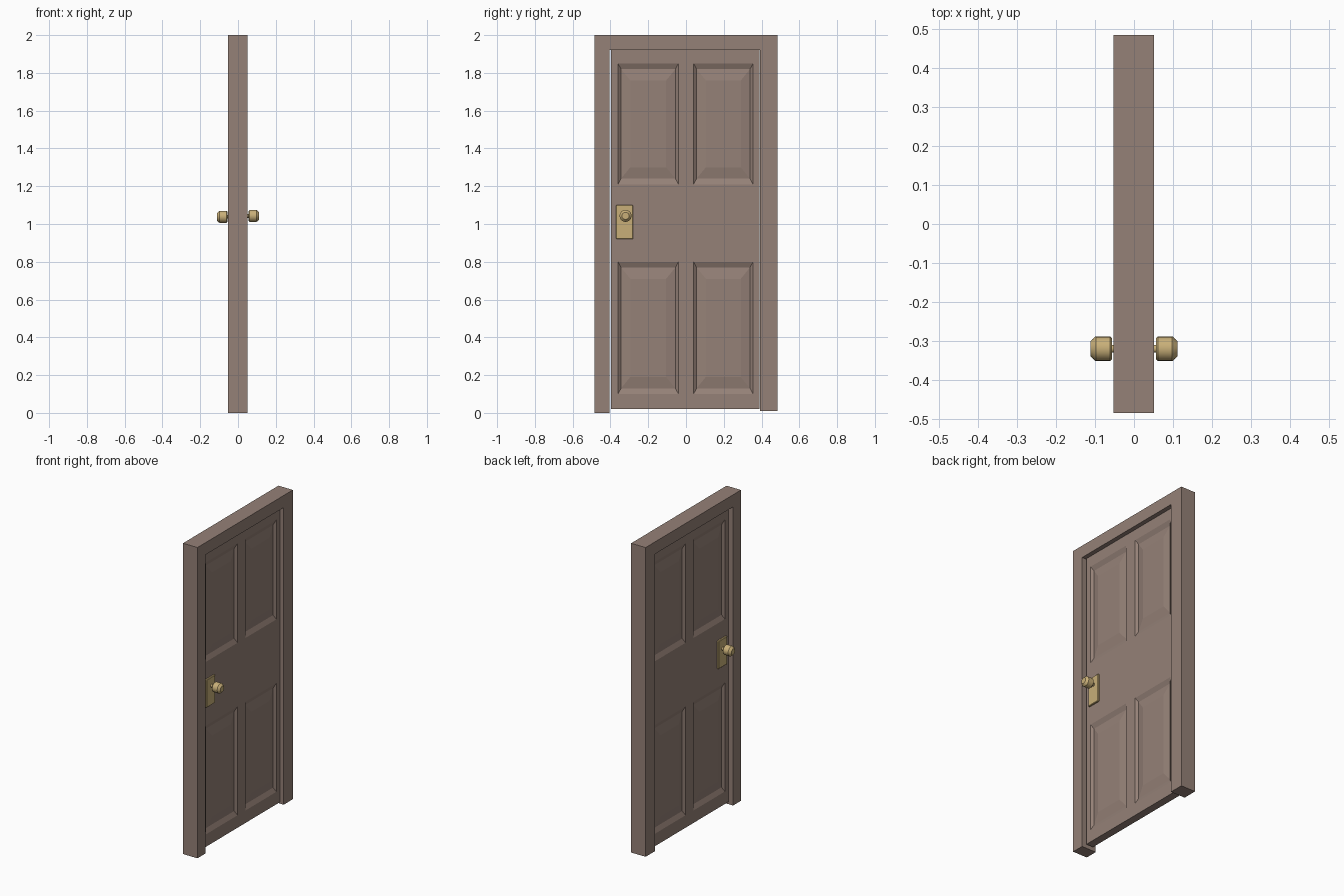
import bpy, bmesh, math
from mathutils import Matrix

if "Cube" in bpy.data.objects:
    bpy.data.objects.remove(bpy.data.objects["Cube"])


def material(name, color):
    m = bpy.data.materials.new(name)
    m.diffuse_color = (*color, 1)
    m.use_nodes = True
    m.node_tree.nodes["Principled BSDF"].inputs["Base Color"].default_value = m.diffuse_color
    return m


wood = material("wood", (0.30, 0.22, 0.185))
brass = material("brass", (0.58, 0.43, 0.19))


def finish(bm, name, mat):
    bmesh.ops.remove_doubles(bm, verts=bm.verts, dist=1e-5)
    bmesh.ops.recalc_face_normals(bm, faces=bm.faces)
    mesh = bpy.data.meshes.new(name)
    bm.to_mesh(mesh)
    bm.free()
    mesh.materials.append(mat)
    ob = bpy.data.objects.new(name, mesh)
    bpy.context.collection.objects.link(ob)
    return ob


# Frame: one U-shaped outline extruded through the wall depth
bm = bmesh.new()
outline = [(-0.485, 0), (-0.405, 0), (-0.405, 1.922), (0.392, 1.922),
           (0.392, 0.01), (0.485, 0.01), (0.485, 2), (-0.485, 2)]
face = bm.faces.new([bm.verts.new((-0.052, y, z)) for y, z in outline])
ext = bmesh.ops.extrude_face_region(bm, geom=[face])
bmesh.ops.translate(bm, vec=(0.103, 0, 0),
                    verts=[v for v in ext["geom"] if isinstance(v, bmesh.types.BMVert)])
finish(bm, "door_frame", wood)

# Door leaf: grid face with four raised-and-fielded panels, mirrored front to back
FACE = 0.025
ys = [-0.397, -0.36, -0.04, 0.04, 0.355, 0.39]
zs = [0.02, 0.10, 0.80, 1.21, 1.85, 1.92]
rings = [(0, 0, 0), (0.016, 0.03, 0.013), (0.065, 0.09, 0.003)]  # inset y, inset z, depth
bm = bmesh.new()


def ring(i, j, dy, dz, depth):
    y0, y1, z0, z1 = ys[i] + dy, ys[i + 1] - dy, zs[j] + dz, zs[j + 1] - dz
    return [bm.verts.new((FACE - depth, y, z))
            for y, z in ((y0, z0), (y1, z0), (y1, z1), (y0, z1))]


for i in range(5):
    for j in range(5):
        if i in (1, 3) and j in (1, 3):
            loops = [ring(i, j, *r) for r in rings]
            for a, b in zip(loops, loops[1:]):
                for k in range(4):
                    n = (k + 1) % 4
                    bm.faces.new((a[k], a[n], b[n], b[k]))
            bm.faces.new(loops[-1])
        else:
            bm.faces.new(ring(i, j, 0, 0, 0))
bmesh.ops.remove_doubles(bm, verts=bm.verts, dist=1e-5)
bmesh.ops.recalc_face_normals(bm, faces=bm.faces)
if sum(f.normal.x for f in bm.faces) < 0:
    bmesh.ops.reverse_faces(bm, faces=bm.faces)
ext = bmesh.ops.extrude_edge_only(bm, edges=[e for e in bm.edges if e.is_boundary])
for g in ext["geom"]:
    if isinstance(g, bmesh.types.BMVert):
        g.co.x = 0
leaf = finish(bm, "door_leaf", wood)
leaf.modifiers.new("mirror", "MIRROR").use_axis[0] = True

# Lock plate and turned knob on each side
profile = [(0.025, 0.0), (0.025, 0.018), (0.036, 0.018), (0.036, 0.01), (0.056, 0.01),
           (0.056, 0.026), (0.062, 0.032), (0.098, 0.032), (0.103, 0.028),
           (0.112, 0.019), (0.112, 0.0)]  # distance from door centre, radius


def hardware(side, label, knob_z):
    bm = bmesh.new()
    bmesh.ops.create_cube(bm, size=1, matrix=Matrix.Translation(
        (side * 0.029, -0.325, 1.01)) @ Matrix.Diagonal((0.014, 0.09, 0.18, 1)))
    plate = finish(bm, label + "_lock_plate", brass)
    bev = plate.modifiers.new("bevel", "BEVEL")
    bev.width = 0.003
    bev.segments = 1

    bm = bmesh.new()
    pts = [bm.verts.new((side * x, -0.32 + r, knob_z)) for x, r in profile]
    edges = [bm.edges.new(p) for p in zip(pts, pts[1:])]
    bmesh.ops.spin(bm, geom=pts + edges, cent=(0, -0.32, knob_z), axis=(1, 0, 0),
                   angle=2 * math.pi, steps=16, use_merge=True)
    knob = finish(bm, label + "_knob", brass)
    bpy.ops.object.select_all(action="DESELECT")
    knob.select_set(True)
    bpy.context.view_layer.objects.active = knob
    bpy.ops.object.shade_smooth_by_angle(angle=math.radians(30))


hardware(1, "right", 1.043)
hardware(-1, "left", 1.038)
